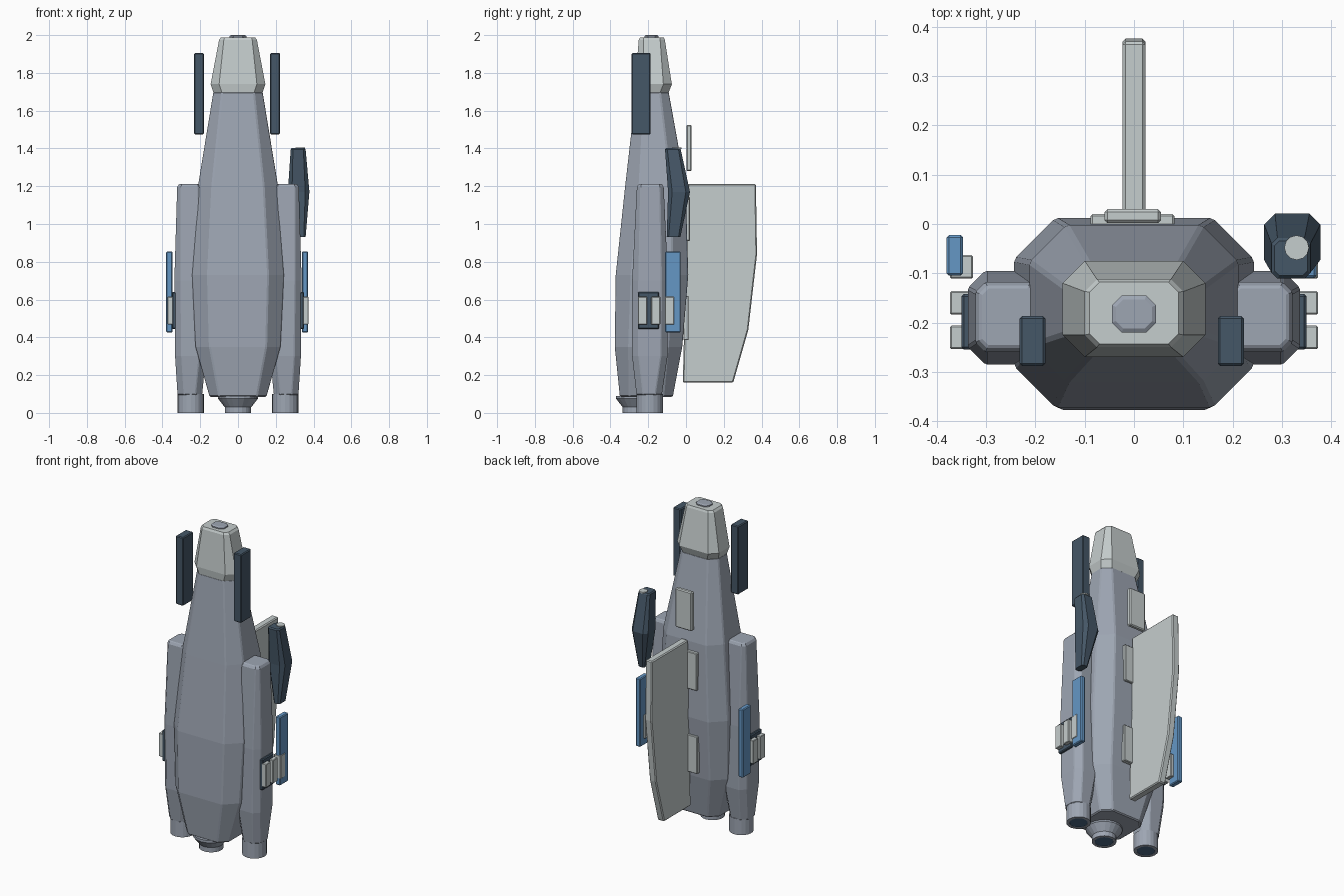
import bpy, bmesh, math


def mat(name, rgb):
    m = bpy.data.materials.new(name)
    m.diffuse_color = (*rgb, 1)
    return m


GREY = mat("hull grey", (0.34, 0.38, 0.45))
LIGHT = mat("light grey", (0.56, 0.61, 0.61))
DARK = mat("dark slate", (0.06, 0.095, 0.135))
BLUE = mat("panel blue", (0.13, 0.31, 0.56))
GLOW = mat("engine blue", (0.07, 0.14, 0.24))


def finish(name, bm, material, bevel=0.0):
    bmesh.ops.recalc_face_normals(bm, faces=bm.faces)
    me = bpy.data.meshes.new(name)
    bm.to_mesh(me)
    bm.free()
    ob = bpy.data.objects.new(name, me)
    bpy.context.collection.objects.link(ob)
    me.materials.append(material)
    if bevel:
        b = ob.modifiers.new("soft edges", 'BEVEL')
        b.width = bevel
        b.segments = 1
        b.limit_method = 'ANGLE'
        b.angle_limit = math.radians(40)
    return ob


def skin(bm, rings):
    """Join rings of points into a closed shell."""
    vs = [[bm.verts.new(p) for p in r] for r in rings]
    n = len(vs[0])
    for a, b in zip(vs, vs[1:]):
        for i in range(n):
            j = (i + 1) % n
            bm.faces.new((a[i], a[j], b[j], b[i]))
    bm.faces.new(vs[0])
    bm.faces.new(vs[-1])


def loft(name, sections, material, bevel=0.0, sx=1):
    """Chamfered rectangles: z, x0, x1, y0, y1, chamfer."""
    rings = []
    for z, x0, x1, y0, y1, c in sections:
        pts = [(x0 + c, y0), (x1 - c, y0), (x1, y0 + c), (x1, y1 - c),
               (x1 - c, y1), (x0 + c, y1), (x0, y1 - c), (x0, y0 + c)]
        rings.append([(sx * x, y, z) for x, y in pts])
    bm = bmesh.new()
    skin(bm, rings)
    return finish(name, bm, material, bevel)


def box(name, x, y, z, material, bevel=0.005):
    bm = bmesh.new()
    skin(bm, [[(x[0], y[0], h), (x[1], y[0], h), (x[1], y[1], h), (x[0], y[1], h)] for h in z])
    return finish(name, bm, material, bevel)


def turned(name, cx, cy, profile, material, n=20):
    """Solid of revolution from (radius, z) points."""
    bm = bmesh.new()
    skin(bm, [[(cx + r * math.cos(2 * math.pi * i / n), cy + r * math.sin(2 * math.pi * i / n), z)
               for i in range(n)] for r, z in profile])
    return finish(name, bm, material)


# Main hull and nose
loft("hull", [
    (0.085, -0.15, 0.15, -0.35, -0.07, 0.05),
    (0.35, -0.225, 0.225, -0.377, -0.02, 0.075),
    (0.73, -0.243, 0.243, -0.372, 0.012, 0.083),
    (1.20, -0.212, 0.212, -0.322, -0.002, 0.075),
    (1.70, -0.13, 0.13, -0.265, -0.092, 0.045)], GREY, 0.006)
loft("nose", [
    (1.695, -0.13, 0.13, -0.265, -0.092, 0.045),
    (1.74, -0.145, 0.145, -0.27, -0.075, 0.045),
    (1.975, -0.1, 0.1, -0.25, -0.112, 0.025),
    (1.988, -0.09, 0.09, -0.243, -0.118, 0.02)], LIGHT)
loft("nose_cap", [
    (1.98, -0.045, 0.045, -0.22, -0.145, 0.02),
    (1.995, -0.045, 0.045, -0.22, -0.145, 0.02),
    (2.0, -0.037, 0.037, -0.212, -0.153, 0.015)], GREY)

# Main engine
turned("main_nozzle", 0, -0.265, [(0.105, 0.09), (0.105, 0.075), (0.07, 0.03), (0.07, 0), (0.053, 0), (0.053, 0.006)], GREY)
turned("main_engine_glow", 0, -0.265, [(0.052, 0.006), (0.052, 0.001)], GLOW)

for s, side in ((1, "right"), (-1, "left")):
    # Side booster and its nozzle
    loft(side + "_booster", [
        (0.095, 0.19, 0.32, -0.262, -0.128, 0.035),
        (0.30, 0.17, 0.333, -0.285, -0.098, 0.035),
        (0.70, 0.168, 0.337, -0.285, -0.095, 0.035),
        (1.195, 0.19, 0.322, -0.26, -0.118, 0.02),
        (1.212, 0.2, 0.312, -0.25, -0.127, 0.015)], GREY, 0.004, s)
    turned(side + "_nozzle", s * 0.25, -0.193,
           [(0.07, 0.1), (0.07, 0), (0.052, 0), (0.052, 0.006)], GREY)
    turned(side + "_engine_glow", s * 0.25, -0.193, [(0.051, 0.006), (0.051, 0.001)], GLOW)

    # Clamp on the booster flank
    def span(a, b):
        return sorted((s * a, s * b))
    box(side + "_clamp_base", span(0.325, 0.35), (-0.255, -0.142), (0.445, 0.64), DARK)
    for i, y in enumerate((-0.23, -0.16, -0.087)):
        box(f"{side}_clamp_{i + 1}", span(0.327, 0.373), (y - 0.024, y + 0.024), (0.468, 0.615), LIGHT, 0.003)

# Long bars beside the nose
box("left_nose_bar", (-0.232, -0.18), (-0.288, -0.187), (1.475, 1.905), DARK)
box("right_nose_bar", (0.17, 0.223), (-0.288, -0.187), (1.475, 1.905), DARK)

# Blue side panels
box("left_blue_panel", (-0.38, -0.347), (-0.105, -0.022), (0.425, 0.855), BLUE)
box("right_blue_panel", (0.338, 0.37), (-0.11, -0.028), (0.425, 0.855), BLUE)

# Offset equipment pod
loft("side_pod", [
    (0.93, 0.315, 0.358, -0.102, -0.03, 0.01),
    (1.17, 0.264, 0.378, -0.095, 0.021, 0.022),
    (1.395, 0.279, 0.358, -0.111, -0.028, 0.012),
    (1.402, 0.285, 0.352, -0.105, -0.034, 0.01)], DARK)
turned("side_pod_cap", 0.33, -0.048, [(0.025, 1.398), (0.025, 1.406)], LIGHT, 12)

# Dorsal fin
outline = [(-0.017, 0.16), (0.25, 0.16), (0.33, 0.44), (0.376, 0.84), (0.37, 1.212), (0.01, 1.212)]
bm = bmesh.new()
skin(bm, [[(x, y, z) for y, z in outline] for x in (-0.023, 0.023)])
finish("dorsal_fin", bm, LIGHT, 0.006)

# Back plates
box("upper_back_plate", (-0.06, 0.055), (0.002, 0.03), (1.28, 1.525), LIGHT, 0.006)
box("middle_back_plate", (-0.088, 0.082), (-0.006, 0.02), (0.91, 1.145), LIGHT, 0.004)
box("lower_back_plate", (-0.088, 0.082), (-0.014, 0.014), (0.385, 0.62), LIGHT, 0.004)
